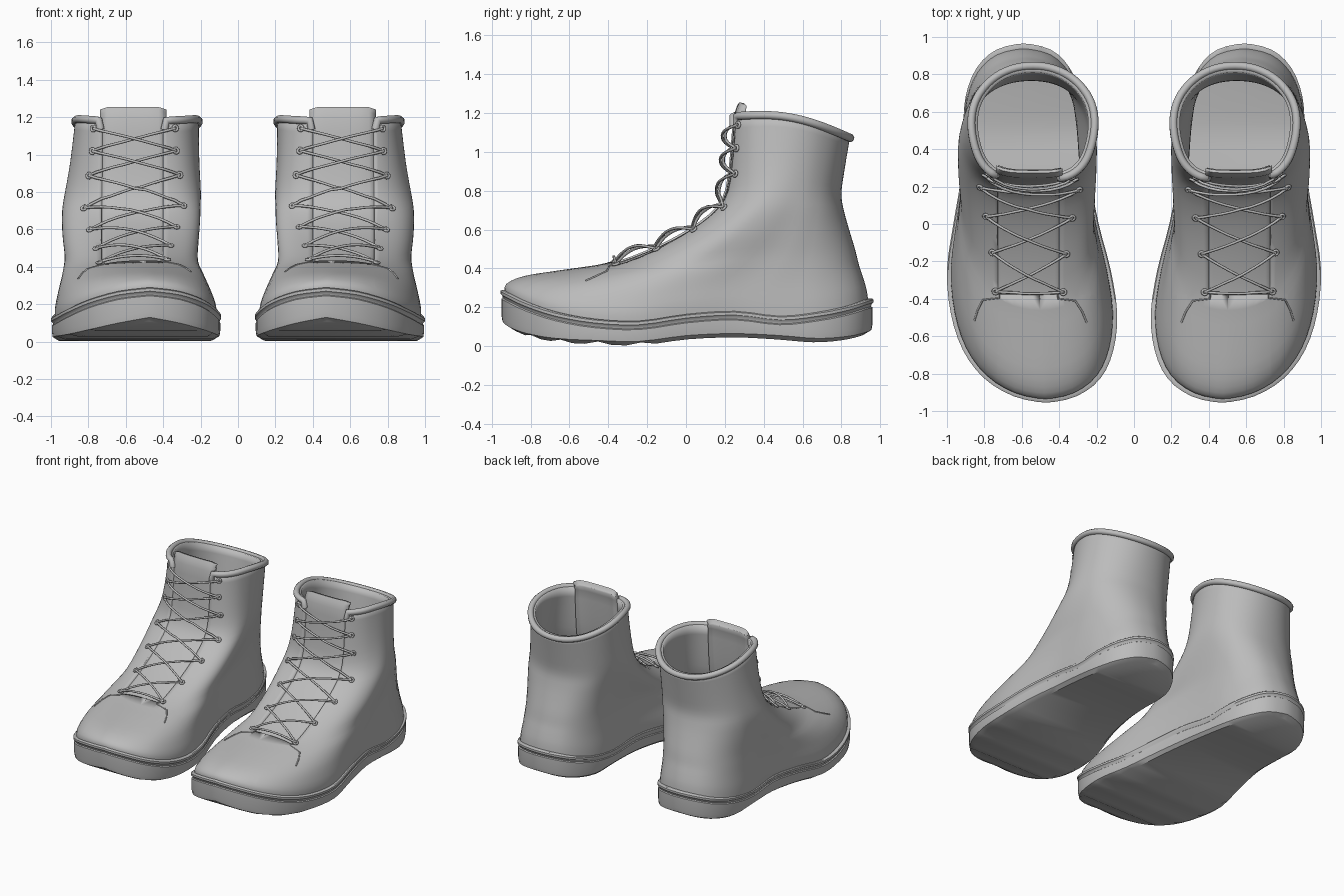
import bpy, bmesh, math
from mathutils import Vector
from mathutils.bvhtree import BVHTree

if "Cube" in bpy.data.objects:
    bpy.data.objects.remove(bpy.data.objects["Cube"])

H = 36                      # steps from toe to heel along one side
M = 2 * H
GAP_X, GAP_W = 0.565, 0.165  # lacing gap centre and half width

grey = bpy.data.materials.new("grey leather")
grey.diffuse_color = (0.5, 0.5, 0.5, 1)
grey.use_nodes = True
grey.node_tree.nodes["Principled BSDF"].inputs["Base Color"].default_value = grey.diffuse_color

# Sole tables, sampled every 15 degrees from toe to heel
OUTER = [.47, .64, .80, .915, .98, 1.0, .965, .925, .915, .90, .84, .735, .59]
INNER = [.47, .31, .18, .11, .09, .125, .19, .235, .26, .28, .345, .445, .59]
RIM = [.29, .27, .225, .175, .14, .13, .165, .18, .155, .175, .205, .235, .245]
TREAD = [.11, .08, .045, .02, .01, .005, .035, .045, .035, .02, .03, .05, .065]

# Upper rings: front y, front z, back y, back z, collar blend, forefoot width, sag
RINGS = [
    (-.935, .27, .940, .22, .00, .95, 1.0),
    (-.925, .32, .930, .29, .03, .95, .90),
    (-.830, .362, .910, .36, .10, .90, .60),
    (-.620, .395, .890, .42, .20, .85, .35),
    (-.380, .435, .870, .50, .35, .82, .20),
    (-.130, .530, .840, .60, .50, .88, .10),
    (.070, .645, .815, .69, .65, .95, 0),
    (.180, .760, .800, .78, .80, 1.0, 0),
    (.215, .930, .815, .90, .90, 1.0, 0),
    (.235, 1.19, .845, 1.08, 1.0, 1.0, 0),
]


def smooth(a, b, c, d, f):
    return b + .5 * f * (c - a + f * (2 * a - 5 * b + 4 * c - d + f * (3 * (b - c) + d - a)))


def sample(table, t):
    """Smooth lookup in a table of numbers."""
    n = len(table) - 1
    i = min(int(t), n - 1)
    g = lambda k: table[max(0, min(n, k))]
    return smooth(g(i - 1), g(i), g(i + 1), g(i + 2), t - i)


def station(j):
    """Side table, table position and toe-to-heel fraction for outline point j."""
    j %= M
    half = j if j <= H else M - j
    return (OUTER if j <= H else INNER), half * 12 / H, (1 - math.cos(math.pi * half / H)) / 2


def sole_ring(scale, z_of):
    pts = []
    for j in range(M):
        side, t, v = station(j)
        x, y = sample(side, t), -.955 + 1.92 * v
        pts.append(Vector((.54 + (x - .54) * scale, y * (1 + (scale - 1) * .5), z_of(t))))
    return pts


def upper_ring(k):
    yf, zf, yb, zb, b, s, sag = [sample([r[c] for r in RINGS], k) for c in range(7)]
    pts = []
    for j in range(M):
        side, t, v = station(j)
        sgn = 1 if side is OUTER else -1
        power = .55 + .4 * min(1, max(0, (v - .2) / .6))
        collar = .54 + sgn * .33 * max(0, math.sin(math.pi * t / 12)) ** power
        x = sample(side, t) * (1 - b) + collar * b
        fore = min(1, max(.3, 1 - (v - .4) * 2))
        x = .55 + (x - .55) * (1 - (1 - s) * fore)
        if sgn > 0:                                   # outer ankle bulge
            x += .055 * math.sin(math.pi * b) * math.sin(math.pi * v)
        z = zf + (zb - zf) * v + .05 * b * math.sin(math.pi * v)
        z += sag * (sample(RIM, t) - RIM[0] - (RIM[-1] - RIM[0]) * v)
        pts.append(Vector((x, yf + (yb - yf) * v, z)))
    return pts


def loft(rings, closed=True):
    bm = bmesh.new()
    rows = [[bm.verts.new(p) for p in r] for r in rings]
    n = len(rings[0])
    for a, b in zip(rows, rows[1:]):
        for j in range(n if closed else n - 1):
            q = (j + 1) % n
            bm.faces.new((a[j], a[q], b[q], b[j]))
    return bm, rows


def finish(obj, angle=40, thickness=0):
    """Material, shading, wall thickness and the opposite boot."""
    obj.data.materials.clear()
    obj.data.materials.append(grey)
    bpy.ops.object.select_all(action='DESELECT')
    obj.select_set(True)
    bpy.context.view_layer.objects.active = obj
    bpy.ops.object.shade_smooth_by_angle(angle=math.radians(angle))
    if thickness:
        mod = obj.modifiers.new("thickness", 'SOLIDIFY')
        mod.thickness, mod.offset = thickness, -1
    obj.modifiers.new("other boot", 'MIRROR').use_mirror_merge = False


def add_mesh(name, bm, **kw):
    me = bpy.data.meshes.new(name)
    bm.to_mesh(me)
    bm.free()
    obj = bpy.data.objects.new(name, me)
    bpy.context.collection.objects.link(obj)
    finish(obj, **kw)


def add_tubes(name, paths, radius, cyclic=False):
    cu = bpy.data.curves.new(name, 'CURVE')
    cu.dimensions, cu.bevel_depth, cu.bevel_resolution = '3D', radius, 2
    cu.use_fill_caps = True
    for path in paths:
        sp = cu.splines.new('POLY')
        sp.points.add(len(path) - 1)
        for p, co in zip(sp.points, path):
            p.co = (*co, 1)
        sp.use_cyclic_u = cyclic
    obj = bpy.data.objects.new(name, cu)
    bpy.context.collection.objects.link(obj)
    bpy.ops.object.select_all(action='DESELECT')
    obj.select_set(True)
    bpy.context.view_layer.objects.active = obj
    bpy.ops.object.convert(target='MESH')
    obj = bpy.context.view_layer.objects.active
    obj.name = name
    finish(obj, angle=60)


# Sole: side wall with a groove and rim, closed across by strips
rim = lambda d: (lambda t: sample(RIM, t) - d)
low = lambda d: (lambda t: sample(TREAD, t) + d)
bm, rows = loft([sole_ring(.91, low(0)), sole_ring(.98, low(.02)), sole_ring(.99, low(.05)),
                 sole_ring(.99, rim(.045)), sole_ring(.975, rim(.04)), sole_ring(.98, rim(.03)),
                 sole_ring(1.0, rim(.02)), sole_ring(1.0, rim(.005)), sole_ring(.985, rim(0)),
                 sole_ring(.93, rim(0))])
for row in (rows[0], rows[-1]):
    for j in range(H):
        bm.faces.new(list(dict.fromkeys((row[j], row[j + 1], row[(M - j - 1) % M], row[(M - j) % M]))))
for j in range(6, 17):      # tread grooves under the forefoot
    if j % 3 == 0:
        rows[0][j].co.z += .014
        rows[0][M - j].co.z += .014
bmesh.ops.recalc_face_normals(bm, faces=bm.faces)
add_mesh("sole", bm, angle=35)

# Upper: lofted from the sole to the collar
STEP = 3
bm, rows = loft([upper_ring(i / STEP) for i in range((len(RINGS) - 1) * STEP + 1)])
bm.normal_update()
tree = BVHTree.FromBMesh(bm)


def snap(p, lift):
    co, n, _, _ = tree.find_nearest(Vector(p))
    return co + n * lift


# Lacing gap cut out of the upper
for co, no in (((GAP_X - GAP_W, 0, 0), (1, 0, 0)), ((GAP_X + GAP_W, 0, 0), (1, 0, 0)),
               ((0, -.38, 0), (0, 1, 0))):
    part = [f for f in bm.faces if f.calc_center_median().y < .4 and f.calc_center_median().z > .3]
    geom = part + list({e for f in part for e in f.edges}) + list({v for f in part for v in f.verts})
    bmesh.ops.bisect_plane(bm, geom=geom, plane_co=co, plane_no=no)
gap = []
for f in bm.faces:
    c = f.calc_center_median()
    if abs(c.x - GAP_X) < GAP_W and -.38 < c.y < .36 and c.z > .38:
        gap.append(f)
bmesh.ops.delete(bm, geom=gap, context='FACES')
add_mesh("upper", bm, thickness=.035)

# Rolled collar edge, open at the lacing gap
top = upper_ring(len(RINGS) - 1)
lip = [p + Vector((0, 0, -.008)) for p in top if not (abs(p.x - GAP_X) < GAP_W and p.y < .4)]
lip = [lip[0] + Vector((-.01, 0, -.05))] + lip + [lip[-1] + Vector((.01, 0, -.05))]
add_tubes("collar_edge", [lip], .022)

# Tongue under the laces, standing above the collar
rows = []
for i in range(4 * STEP - 1, 9 * STEP + 1):
    y, z = (sample([r[c] for r in RINGS], i / STEP) for c in (0, 1))
    rows.append([snap((GAP_X + d * .19 / 4, y, z), -.012) for d in range(-4, 5)])
for dy, dz in ((.012, .04), (.025, .065), (.04, .062)):
    rows.append([p + Vector((0, dy, dz - (.012 if j in (0, 8) else 0)))
                 for j, p in enumerate(rows[9 * STEP - 4 * STEP + 1])])
bm, _ = loft(rows, closed=False)
add_mesh("tongue", bm, thickness=.035)

# Eyelets: half spacing, y, z from top to bottom
HOLES = [(.22, .26, 1.14), (.225, .25, 1.02), (.245, .24, .89), (.26, .20, .71),
         (.22, .06, .57), (.19, -.14, .47), (.18, -.36, .42)]
eyes = [[snap((GAP_X - .005 + s * w, y, z), .008) for s in (-1, 1)] for w, y, z in HOLES]
loops = []
for e in (e for pair in eyes for e in pair):
    n = tree.find_nearest(e)[1]
    u = n.orthogonal().normalized()
    w = n.cross(u)
    loops.append([e + .014 * (u * math.cos(a * math.pi / 5) + w * math.sin(a * math.pi / 5))
                  for a in range(10)])
add_tubes("eyelets", loops, .007, cyclic=True)


# Laces crossing between the eyelet rows, with a straight bar at the bottom
def lace(a, b, lift):
    return [snap(a.lerp(b, i / 10), .008 + lift * math.sin(math.pi * i / 10)) for i in range(11)]


paths = [lace(eyes[-1][0], eyes[-1][1], .015)]
for up, down in zip(eyes, eyes[1:]):
    paths += [lace(up[0], down[1], .018), lace(up[1], down[0], .034)]
add_tubes("laces", paths, .0075)

# Seams running from the foot of the gap over the toe
seams = []
for s in (-1, 1):
    corners = [(.155, -.36), (.16, -.40), (.25, -.41), (.29, -.47), (.32, -.53)]
    seams.append([snap((GAP_X + s * dx, y, .43 - .25 * max(0, dx - .16)), .001) for dx, y in corners])
add_tubes("toe_seams", seams, .005)
